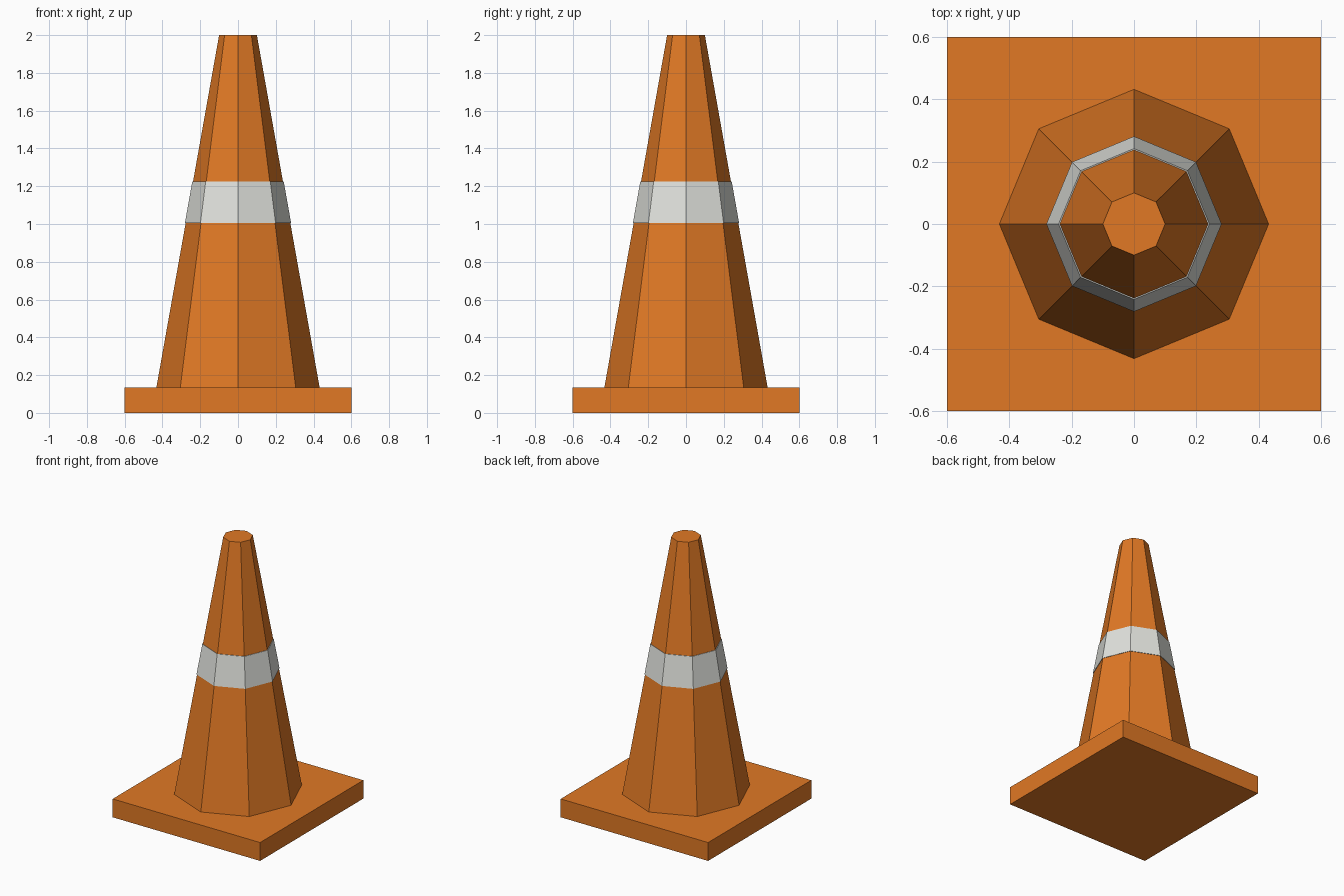
import bpy, bmesh, math

if "Cube" in bpy.data.objects:
    bpy.data.objects.remove(bpy.data.objects["Cube"])

SIDES = 8
BASE_TOP, TOP = 0.135, 2.0
R_BOTTOM, R_TOP = 0.432, 0.1


def material(name, rgb):
    m = bpy.data.materials.new(name)
    m.diffuse_color = (*rgb, 1.0)
    m.use_nodes = True
    m.node_tree.nodes["Principled BSDF"].inputs["Base Color"].default_value = m.diffuse_color
    return m


orange = material("orange", (0.75, 0.19, 0.018))
white = material("off_white", (0.75, 0.76, 0.72))


def cone_radius(z):
    t = (z - BASE_TOP) / (TOP - BASE_TOP)
    return R_BOTTOM + (R_TOP - R_BOTTOM) * t


def lathe(name, profile, mat, ring=False):
    """Eight-sided solid from (radius, z) points; ring closes the profile loop."""
    bm = bmesh.new()
    loops = [[bm.verts.new((r * math.cos(math.tau * i / SIDES),
                            r * math.sin(math.tau * i / SIDES), z))
              for i in range(SIDES)] for r, z in profile]
    pairs = list(zip(loops, loops[1:]))
    if ring:
        pairs.append((loops[-1], loops[0]))
    else:
        bm.faces.new(loops[0][::-1])
        bm.faces.new(loops[-1])
    for a, b in pairs:
        for i in range(SIDES):
            j = (i + 1) % SIDES
            bm.faces.new((a[i], a[j], b[j], b[i]))
    bmesh.ops.recalc_face_normals(bm, faces=bm.faces)
    mesh = bpy.data.meshes.new(name)
    bm.to_mesh(mesh)
    bm.free()
    mesh.materials.append(mat)
    obj = bpy.data.objects.new(name, mesh)
    bpy.context.collection.objects.link(obj)
    return obj


# Square base plate
bpy.ops.mesh.primitive_cube_add(size=1, location=(0, 0, BASE_TOP / 2))
base = bpy.context.object
base.name = "base_plate"
base.scale = (1.2, 1.2, BASE_TOP)
base.data.materials.append(orange)

# Tapered body
lathe("cone_body", [(R_BOTTOM, BASE_TOP), (R_TOP, TOP)], orange)

# Reflective band, a thin sleeve over the body
z0, z1, gap = 1.005, 1.225, 0.004
lathe("reflective_band",
      [(cone_radius(z0) + gap, z0), (cone_radius(z1) + gap, z1),
       (cone_radius(z1) - gap, z1), (cone_radius(z0) - gap, z0)],
      white, ring=True)
